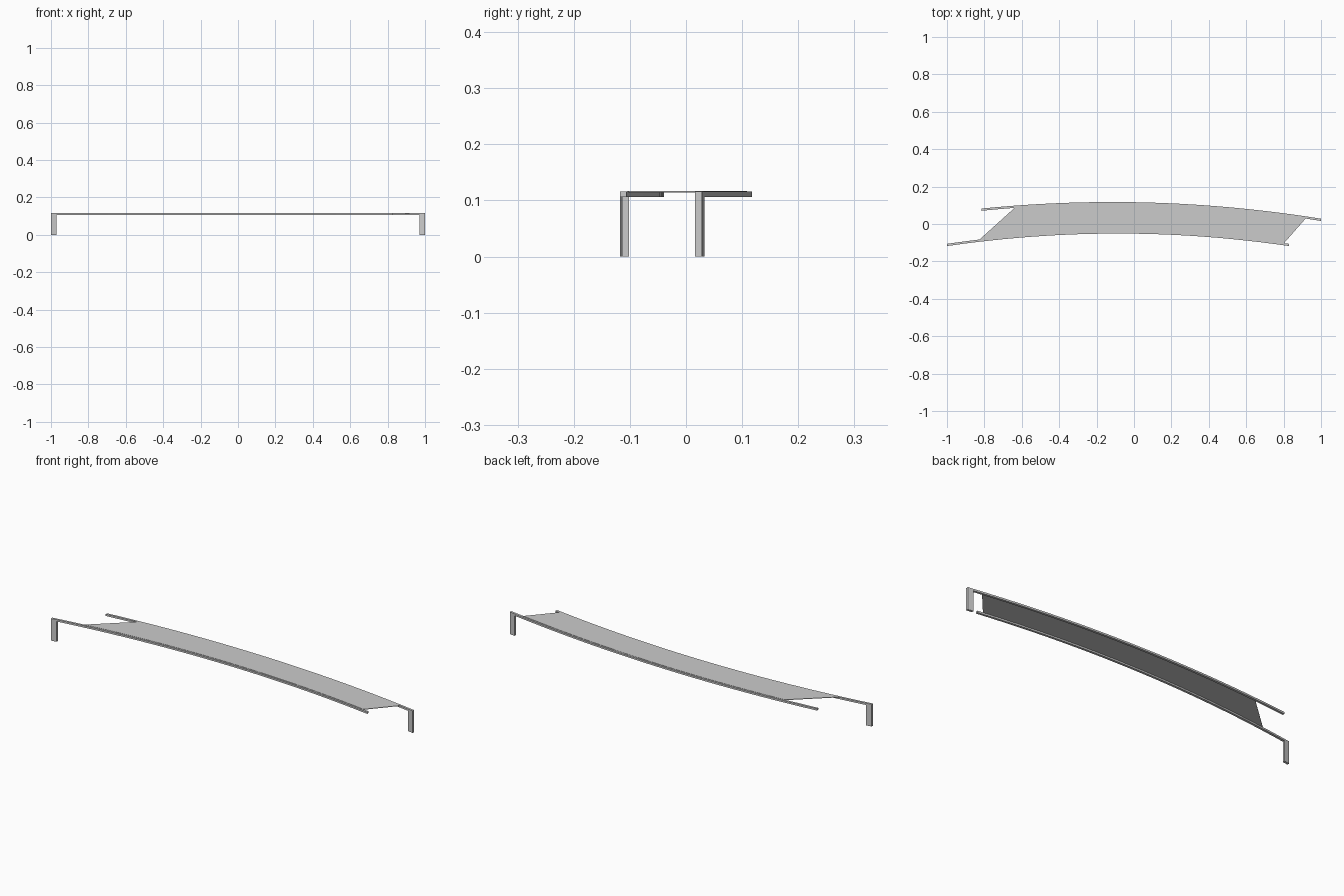
import bpy, bmesh

if "Cube" in bpy.data.objects:
    bpy.data.objects.remove(bpy.data.objects["Cube"])

W = 0.012                  # beam width
Z_BEAM, Z_TOP = 0.106, 0.1155


def back_y(x):             # outer edge of the back beam
    return 0.1175 - 0.0715 * (x + 0.117) ** 2


def front_y(x):            # outer edge of the front beam
    return -0.051 - 0.08 * (x + 0.085) ** 2


def span(x0, x1, n):
    return [x0 + (x1 - x0) * i / n for i in range(n + 1)]


def strip(name, side_a, side_b, z0, z1):
    """Solid slab between two plan polylines (side_a at lower y)."""
    bm = bmesh.new()
    rings = []
    for (ax, ay), (bx, by) in zip(side_a, side_b):
        rings.append([bm.verts.new(p) for p in
                      ((ax, ay, z0), (bx, by, z0), (bx, by, z1), (ax, ay, z1))])
    for r, s in zip(rings, rings[1:]):
        for i in range(4):
            j = (i + 1) % 4
            bm.faces.new((r[i], r[j], s[j], s[i]))
    bm.faces.new(rings[0])
    bm.faces.new(rings[-1])
    bmesh.ops.recalc_face_normals(bm, faces=bm.faces[:])
    me = bpy.data.meshes.new(name)
    bm.to_mesh(me)
    bm.free()
    ob = bpy.data.objects.new(name, me)
    bpy.context.collection.objects.link(ob)
    return ob


def beam(name, f, inward, x0, x1, n, z0, z1):
    xs = span(x0, x1, n)
    outer = [(x, f(x)) for x in xs]
    inner = [(x, f(x) + inward * W) for x in xs]
    return strip(name, outer, inner, z0, z1)


# curved edge beams
beam("back_beam", back_y, -1, -0.815, 1.0, 24, Z_BEAM, Z_TOP)
beam("front_beam", front_y, 1, -1.0, 0.83, 24, Z_BEAM, Z_TOP)

# legs at the outer end of each beam
beam("back_right_leg", back_y, -1, 0.97, 1.0, 1, 0.0, Z_BEAM)
beam("front_left_leg", front_y, 1, -1.0, -0.97, 1, 0.0, Z_BEAM)

# thin deck with slanted ends, resting on the beams' inner edges
IN = 0.009
deck_front = [(x, front_y(x) + IN) for x in span(-0.83, 0.80, 24)]
deck_back = [(x, back_y(x) - IN) for x in span(-0.635, 0.92, 24)]
strip("deck", deck_front, deck_back, 0.1145, 0.117)
